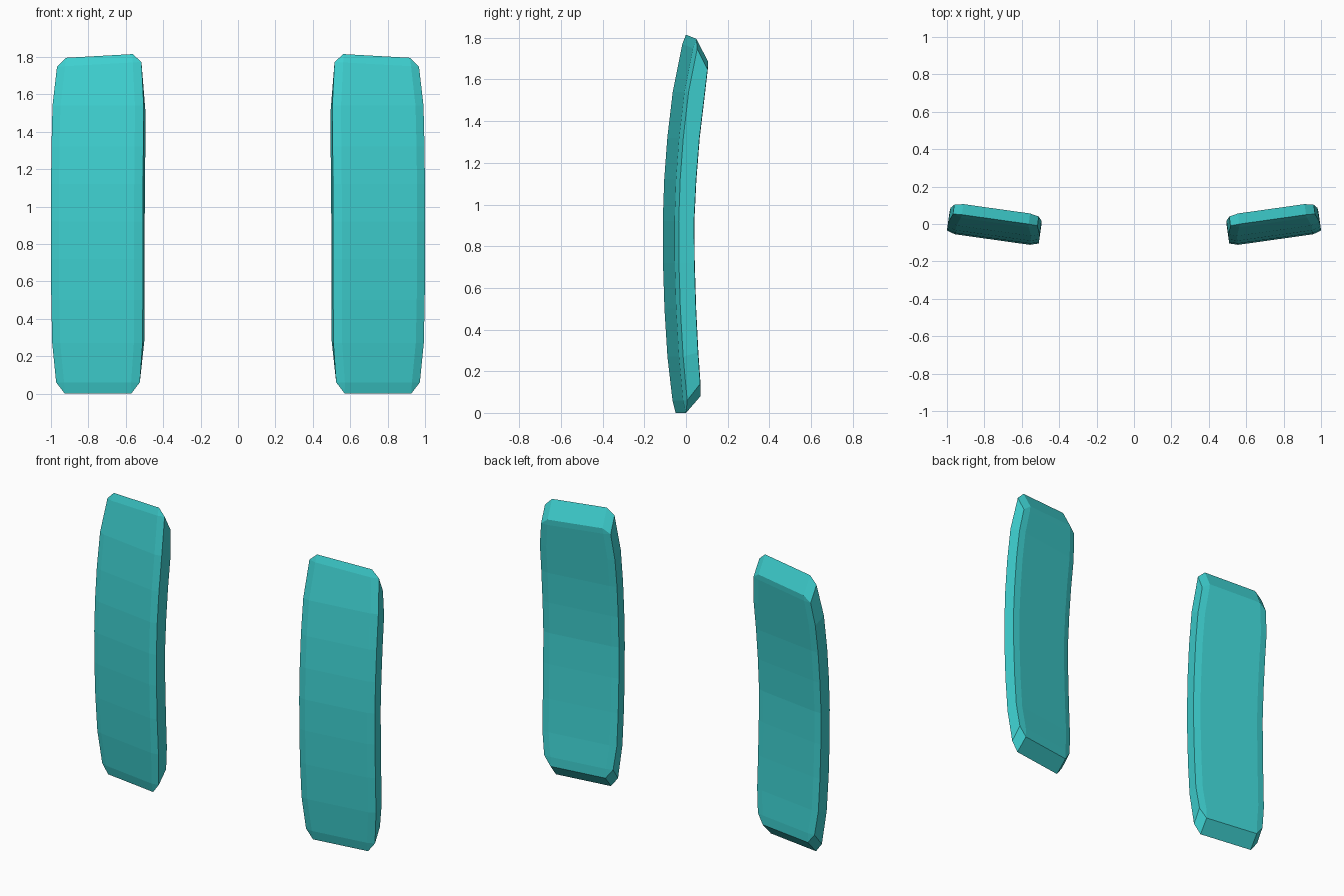
import bpy, bmesh, math
from mathutils import Matrix, Vector

cube = bpy.data.objects.get("Cube")
if cube:
    bpy.data.objects.remove(cube)

# Single turquoise colour
teal = bpy.data.materials.new("turquoise")
teal.use_nodes = True
color = (0.048, 0.63, 0.63, 1)
teal.diffuse_color = color
teal.node_tree.nodes["Principled BSDF"].inputs["Base Color"].default_value = color

# Stations up the panel: half width, front z, front y, back z, back y
STATIONS = [
    (.180, 0, -.025, .08, .045),
    (.226, .06, -.040, .14, .045),
    (.244, .27, -.062, .29, .032),
    (.247, .50, -.076, .50, .021),
    (.248, .72, -.083, .72, .014),
    (.248, .92, -.084, .92, .012),
    (.248, 1.12, -.077, 1.12, .022),
    (.248, 1.32, -.062, 1.32, .038),
    (.246, 1.54, -.036, 1.50, .060),
    (.228, 1.76, .008, 1.66, .080),
    (.180, 1.805, .025, 1.695, .082),
]
RIM, FRONT_DROP, BACK_DROP = .045, .014, .008


def section(index):
    """Eight-point cross-section; the end stations have no softened rim."""
    w, zf, yf, zb, yb = STATIONS[index]
    end = index in (0, len(STATIONS) - 1)
    rim, fd, bd = (0, 0, 0) if end else (RIM, FRONT_DROP, BACK_DROP)
    half = [(w - rim, yf, zf), (w, yf + fd, zf), (w, yb - bd, zb), (w - rim, yb, zb)]
    ring = half + [(-x, y, z) for x, y, z in reversed(half)]
    lean = .055 if index >= len(STATIONS) - 2 else 0   # top slopes outward
    return [Vector((x, y, z - lean * x)) for x, y, z in ring]


def build_panel(name, side):
    bm = bmesh.new()
    rings = [[bm.verts.new(p) for p in section(i)] for i in range(len(STATIONS))]
    for low, high in zip(rings, rings[1:]):
        for i in range(8):
            j = (i + 1) % 8
            bm.faces.new((low[i], low[j], high[j], high[i]))
    bm.faces.new(rings[0])
    bm.faces.new(rings[-1])
    bmesh.ops.remove_doubles(bm, verts=bm.verts, dist=.0005)
    # Angle the panel, then mirror it for the other side
    bm.transform(Matrix.Translation((.745, 0, 0)) @ Matrix.Rotation(math.radians(8), 4, 'Z'))
    bm.transform(Matrix.Diagonal((side, 1, 1, 1)))
    bmesh.ops.recalc_face_normals(bm, faces=bm.faces)
    mesh = bpy.data.meshes.new(name)
    bm.to_mesh(mesh)
    bm.free()
    mesh.materials.append(teal)
    panel = bpy.data.objects.new(name, mesh)
    bpy.context.collection.objects.link(panel)


build_panel("left_curved_panel", 1)
build_panel("right_curved_panel", -1)
